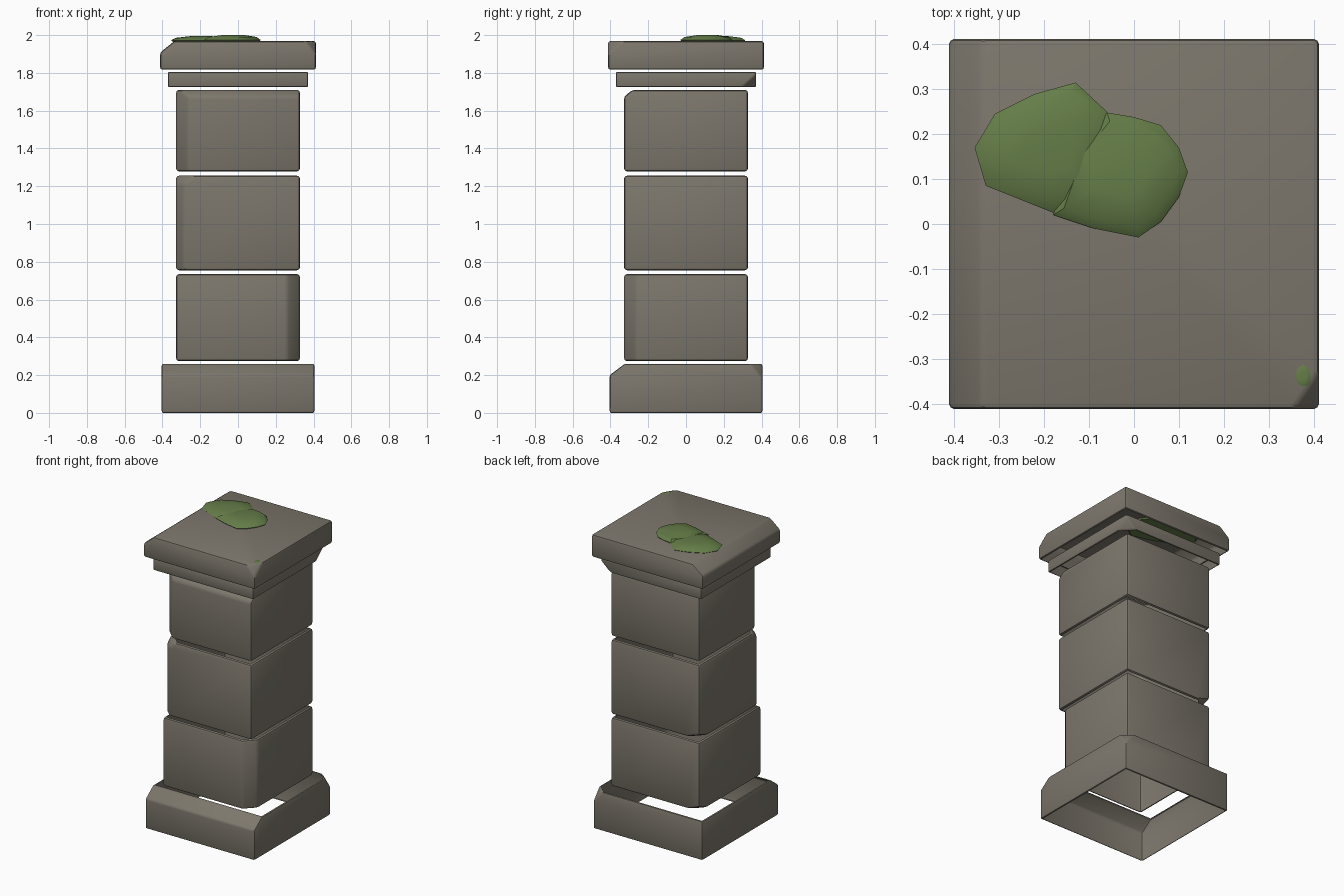
import bpy, bmesh, math
from mathutils import Vector

if "Cube" in bpy.data.objects:
    bpy.data.objects.remove(bpy.data.objects["Cube"], do_unlink=True)


def material(name, rgb):
    m = bpy.data.materials.new(name)
    m.use_nodes = True
    m.diffuse_color = (*rgb, 1)
    m.node_tree.nodes["Principled BSDF"].inputs["Base Color"].default_value = (*rgb, 1)
    return m


STONE = material("warm grey stone", (0.205, 0.185, 0.15))
MOSS = material("moss green", (0.13, 0.205, 0.065))


def finish(name, bm, mat, angle):
    mesh = bpy.data.meshes.new(name)
    bm.to_mesh(mesh)
    bm.free()
    mesh.materials.append(mat)
    ob = bpy.data.objects.new(name, mesh)
    bpy.context.collection.objects.link(ob)
    bpy.ops.object.select_all(action="DESELECT")
    ob.select_set(True)
    bpy.context.view_layer.objects.active = ob
    bpy.ops.object.shade_smooth_by_angle(angle=math.radians(angle))
    return ob


def chip(bm, half, z0, z1, cut):
    """Slice off a corner or edge; cut holds signed depths per axis, 0 = along that axis."""
    corner = Vector((math.copysign(half, cut[0]), math.copysign(half, cut[1]),
                     z1 if cut[2] > 0 else z0))
    normal = Vector([1 / c if c else 0 for c in cut])
    point = corner - normal / normal.length_squared
    bmesh.ops.bisect_plane(bm, geom=bm.verts[:] + bm.edges[:] + bm.faces[:], dist=1e-5,
                           plane_co=point, plane_no=normal, clear_outer=True)
    bmesh.ops.holes_fill(bm, edges=bm.edges[:], sides=0)


def block(name, half, z0, z1, bevel, chips, closed_top=False):
    bm = bmesh.new()
    bmesh.ops.create_cube(bm, size=1)
    for v in bm.verts:
        v.co = (v.co.x * 2 * half, v.co.y * 2 * half, z1 if v.co.z > 0 else z0)
    for cut in chips:
        chip(bm, half, z0, z1, cut)
    bmesh.ops.bevel(bm, geom=bm.edges[:], offset=bevel, segments=2, profile=0.5,
                    affect="EDGES", clamp_overlap=True)
    bmesh.ops.recalc_face_normals(bm, faces=bm.faces[:])
    # The hidden bed faces are open
    hidden = [f for f in bm.faces
              if f.normal.z < -0.99 or (f.normal.z > 0.99 and not closed_top)]
    bmesh.ops.delete(bm, geom=hidden, context="FACES")
    return finish(name, bm, STONE, 30)


# Stone courses, bottom to top
block("base_plinth", 0.404, 0, 0.26, 0.01, [(0, -0.08, 0.06), (0.065, 0.065, 0.08)])
block("lower_block", 0.328, 0.274, 0.735, 0.016, [(0.068, -0.068, 0), (-0.09, 0.09, -0.035)])
block("middle_block", 0.328, 0.755, 1.256, 0.016,
      [(-0.045, -0.045, 0), (-0.09, -0.09, 0.08), (-0.1, 0.1, -0.035)])
block("upper_block", 0.328, 1.278, 1.71, 0.016, [(-0.068, -0.068, 0), (0, -0.045, 0.035)])
block("neck_moulding", 0.371, 1.724, 1.806, 0.009, [(0.075, 0.075, -0.066)])
block("cap_slab", 0.412, 1.817, 1.968, 0.012,
      [(-0.075, 0, 0.06), (0.055, -0.08, 0.07)], closed_top=True)


def moss(name, outline, z0, z1, centre):
    """Low mound: outline ring, inset shoulder ring and a flat crown."""
    bm = bmesh.new()
    c = Vector(centre)
    rings = []
    for scale, t in ((0.9, 0), (1, 0.35), (0.85, 0.75), (0.4, 1)):
        z = z0 + (z1 - z0) * t
        rings.append([bm.verts.new((*(c + (Vector(p) - c) * scale), z)) for p in outline])
    n = len(outline)
    for a, b in zip(rings, rings[1:]):
        for i in range(n):
            bm.faces.new((a[i], a[(i + 1) % n], b[(i + 1) % n], b[i]))
    bm.faces.new(rings[-1])
    bm.faces.new(rings[0][::-1])
    bmesh.ops.recalc_face_normals(bm, faces=bm.faces[:])
    return finish(name, bm, MOSS, 30)


# Moss growing on the cap
moss("moss_left", [(-0.355, 0.17), (-0.33, 0.085), (-0.18, 0.025), (-0.07, 0.06),
                   (-0.05, 0.2), (-0.06, 0.25), (-0.13, 0.315), (-0.22, 0.29),
                   (-0.31, 0.245)], 1.96, 1.994, (-0.19, 0.17))
moss("moss_right", [(0.12, 0.115), (0.1, 0.17), (0.06, 0.22), (0, 0.238), (-0.06, 0.248),
                    (-0.13, 0.16), (-0.18, 0.02), (-0.09, -0.01), (0.01, -0.03),
                    (0.06, 0.005), (0.1, 0.06)], 1.96, 2.0, (-0.02, 0.12))
ring = [(0.376 + 0.02 * math.cos(i * math.tau / 8), -0.338 + 0.028 * math.sin(i * math.tau / 8))
        for i in range(8)]
moss("moss_speck", ring, 1.964, 1.9695, (0.376, -0.338))
